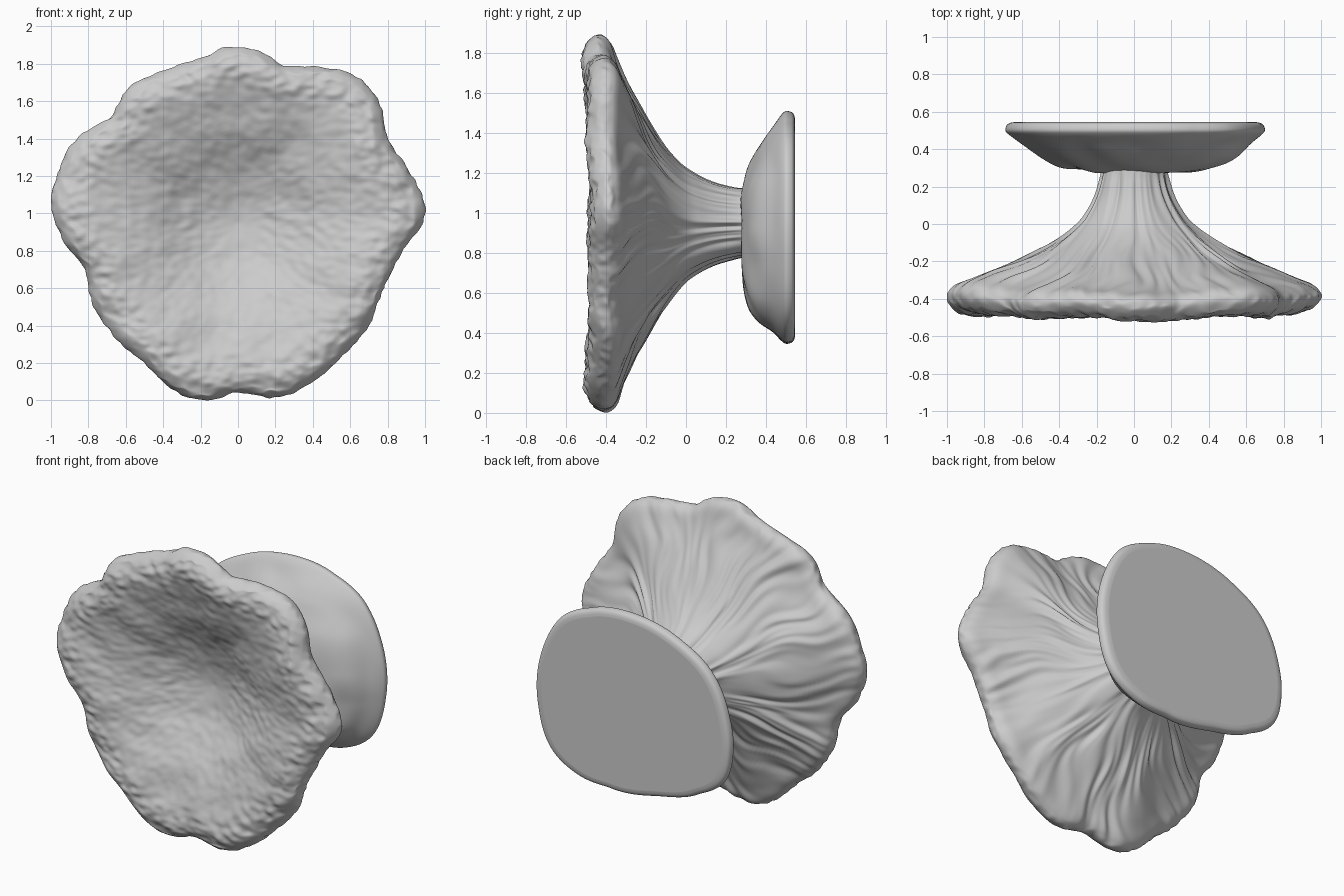
import bpy, math
from mathutils import Vector, noise

if "Cube" in bpy.data.objects:
    bpy.data.objects.remove(bpy.data.objects["Cube"])

CZ = 0.95          # height of the stem axis


def catmull(a, b, c, d, t):
    return 0.5 * (2*b + (c-a)*t + (2*a-5*b+4*c-d)*t*t + (3*b-a-3*c+d)*t**3)


def smooth(a, b, x):
    t = min(1, max(0, (x-a)/(b-a)))
    return t*t*(3-2*t)


def outline(points, n):
    """Radius at n even angles from an outline given as (x, z) points."""
    pol = sorted((math.atan2(z, x) % math.tau, math.hypot(x, z)) for x, z in points)
    m, out = len(pol), []
    for i in range(n):
        a = math.tau*i/n
        k = max([j for j in range(m) if pol[j][0] <= a], default=-1)
        a0, a1 = pol[k][0], pol[(k+1) % m][0]
        t = ((a-a0) % math.tau) / ((a1-a0) % math.tau)
        out.append(catmull(*(pol[(k+j) % m][1] for j in (-1, 0, 1, 2)), t))
    return out


def profile(points, steps):
    """Smooth curve through (radius, y) points."""
    out = []
    for k in range(len(points)-1):
        q = [points[min(max(k+j, 0), len(points)-1)] for j in (-1, 0, 1, 2)]
        for s in range(steps):
            out.append(tuple(catmull(*(p[i] for p in q), s/steps) for i in (0, 1)))
    return out + [points[-1]]


def make_rings(name, rings):
    """Skin a list of closed rings, capping both ends."""
    n = len(rings[0])
    verts = [v for r in rings for v in r]
    faces = [(r*n+i, r*n+(i+1) % n, (r+1)*n+(i+1) % n, (r+1)*n+i)
             for r in range(len(rings)-1) for i in range(n)]
    faces += [tuple(reversed(range(n))), tuple(range(len(verts)-n, len(verts)))]
    me = bpy.data.meshes.new(name)
    me.from_pydata(verts, [], faces)
    me.update()
    ob = bpy.data.objects.new(name, me)
    bpy.context.collection.objects.link(ob)
    bpy.ops.object.select_all(action='DESELECT')
    ob.select_set(True)
    bpy.context.view_layer.objects.active = ob
    bpy.ops.object.mode_set(mode='EDIT')
    bpy.ops.mesh.select_all(action='SELECT')
    bpy.ops.mesh.normals_make_consistent(inside=False)
    bpy.ops.object.mode_set(mode='OBJECT')
    bpy.ops.object.shade_smooth_by_angle(angle=math.radians(60))
    return ob


# Coral cup: scalloped funnel with ribbed underside flowing into the stem
cup_xz = [(1, 1), (.93, 1.2), (.8, 1.4), (.75, 1.6), (.62, 1.74), (.45, 1.78),
          (.25, 1.79), (.1, 1.87), (-.05, 1.89), (-.2, 1.83), (-.4, 1.76), (-.58, 1.68),
          (-.68, 1.52), (-.88, 1.38), (-.97, 1.2), (-1, 1.05), (-.93, .85), (-.82, .7),
          (-.77, .5), (-.65, .33), (-.5, .2), (-.35, .06), (-.2, 0), (0, .04),
          (.22, .02), (.4, .1), (.55, .23), (.7, .4), (.78, .6), (.88, .8)]
N = 420
R = outline([(x, z-CZ) for x, z in cup_xz], N)
section = [(.17, .36), (.175, .27), (.2, .17), (.245, .08), (.31, 0), (.45, -.1),
           (.65, -.2), (.85, -.285), (.95, -.325), (.99, -.36), (1, -.395), (.985, -.43),
           (.95, -.46), (.88, -.482), (.78, -.478), (.62, -.445), (.45, -.39),
           (.3, -.32), (.15, -.265), (.005, -.24)]
prof = profile(section, 9)
rim = 90           # profile index of the outermost ring
rings = []
for j, (r, y) in enumerate(prof):
    front = smooth(rim-4, rim+18, j)     # blends underside into open face
    back = 1-smooth(rim-14, rim+2, j)
    grain = smooth(rim-14, rim+8, j)
    inner = smooth(0, .2, r)
    ring = []
    for i in range(N):
        a = math.tau*i/N
        c, s = math.cos(a), math.sin(a)
        rad = r*(1 + (R[i]-1)*smooth(.2, .85, r))
        yy = y - (.05 if s > 0 else .025)*s*s*4*r*max(0, 1.0-r)*back
        yy -= (.035 if s > 0 else .022)*smooth(.6, 1, r)*s*s
        yy += .010*smooth(.4, 1, r)*math.sin(7*a+1)
        # ribs running from the stem to the rim
        w = a + .22*noise.noise(Vector((c*2, s*2, r*2.5)))
        cw, sw = math.cos(w), math.sin(w)
        rib = noise.noise(Vector((cw*6, sw*6, r*1.5)))
        fine = noise.noise(Vector((cw*13, sw*13, r*3)))
        rad += back*.02*rib*smooth(.36, .2, y)*(1-.6*smooth(.4, .8, r))
        yy += back*(.010*rib+.018*fine)*smooth(.25, .5, r)
        # fine rippled grain on the open face
        p = Vector((rad*c*5, rad*s*7, 3))
        yy += front*.012*noise.noise(p)*inner
        g = noise.noise(Vector((rad*c*18, rad*s*26, y*16)))
        yy += grain*(.006+.010*smooth(.7, .95, r))*g*inner
        rad += .016*g*grain*smooth(.88, 1, r)
        ring.append((rad*c, yy, CZ+rad*s))
    rings.append(ring)
make_rings("coral_cup", rings)

# Base plug: rounded irregular plate with a flat back
base_xz = [(.69, -.17), (.665, .17), (.52, .43), (.33, .53), (0, .575), (-.3, .5),
           (-.54, .34), (-.66, .09), (-.685, -.14), (-.63, -.33), (-.46, -.45),
           (-.16, -.545), (.18, -.58), (.42, -.55), (.6, -.43)]
M = 160
B = outline(base_xz, M)
base_prof = profile([(.01, .28), (.25, .28), (.42, .285), (.6, .31), (.75, .36), (.88, .43),
                     (.97, .475), (1, .5), (.99, .528), (.965, .54), (.93, .545)], 6)
rings = []
for r, y in base_prof:
    ring = []
    for i in range(M):
        a = math.tau*i/M
        c, s = math.cos(a), math.sin(a)
        k = smooth(.5, .3, y)
        x, z = r*B[i]*c + .03*k, r*B[i]*s - .05*k
        bump = noise.noise(Vector((x*5, z*5, 1)))*.02*smooth(.48, .4, y)
        ring.append((x, y+bump, .93+z))
    rings.append(ring)
for f in (.99, .5):
    rings.append([(p[0]*f, .545, .93+(p[2]-.93)*f) for p in rings[-1]])
make_rings("base_plug", rings)
